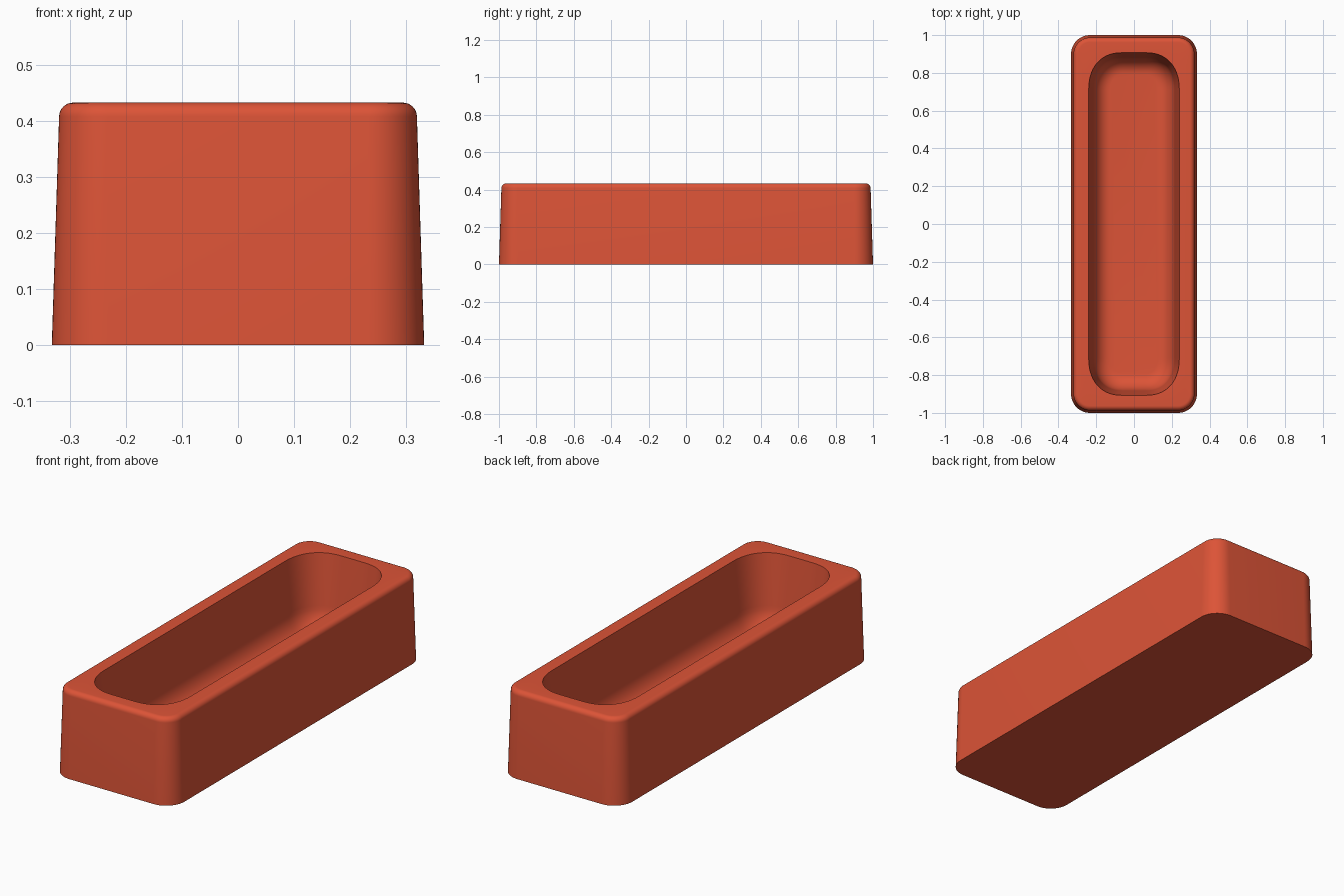
import bpy
import bmesh
from math import sin, cos, pi, radians

CORNER_STEPS = 14
FILLET_STEPS = 8

if "Cube" in bpy.data.objects:
    bpy.data.objects.remove(bpy.data.objects["Cube"])


def make_material(name, colour):
    mat = bpy.data.materials.new(name)
    mat.use_nodes = True
    mat.diffuse_color = colour
    mat.node_tree.nodes["Principled BSDF"].inputs["Base Color"].default_value = colour
    return mat


def add_ring(bm, half_x, half_y, z, rx, ry, power=2.0):
    """Rounded rectangle of vertices, with the same count for every ring."""
    verts = []
    for quadrant in range(4):
        sx = (1, -1, -1, 1)[quadrant]
        sy = (1, 1, -1, -1)[quadrant]
        for i in range(CORNER_STEPS + 1):
            t = i / CORNER_STEPS * pi / 2
            if quadrant % 2:
                t = pi / 2 - t
            cx = max(cos(t), 0) ** (2 / power)
            cy = max(sin(t), 0) ** (2 / power)
            verts.append(bm.verts.new((sx * (half_x - rx + rx * cx),
                                       sy * (half_y - ry + ry * cy), z)))
    return verts


def bridge(bm, lower, upper):
    n = len(lower)
    for i in range(n):
        j = (i + 1) % n
        bm.faces.new((lower[i], lower[j], upper[j], upper[i]))


LENGTH, WIDTH, HEIGHT = 1.0, 0.333, 0.433
bm = bmesh.new()
rings = []

# Tapered outer wall and rounded top edge
rings.append(add_ring(bm, WIDTH, LENGTH, 0, 0.1, 0.1))
edge = 0.025
for i in range(FILLET_STEPS + 1):
    a = i / FILLET_STEPS * pi / 2
    inset = 0.013 + edge * (1 - cos(a))
    rings.append(add_ring(bm, WIDTH - inset, LENGTH - inset,
                          HEIGHT - edge + edge * sin(a), 0.1 - inset, 0.1 - inset))

# Cavity: steep drafted wall, then a broad fillet down to the floor
floor_z, fillet_z, draft, fillet_in = 0.07, 0.18, 0.025, 0.09


def cavity_ring(inset, z):
    return add_ring(bm, 0.24 - inset, 0.907 - inset, z,
                    0.18 - inset, 0.2 - inset, 2.3)


rings.append(cavity_ring(0, HEIGHT))
for i in range(FILLET_STEPS + 1):
    a = i / FILLET_STEPS * pi / 2
    rings.append(cavity_ring(draft + fillet_in * (1 - cos(a)),
                             fillet_z - (fillet_z - floor_z) * sin(a)))

for lower, upper in zip(rings, rings[1:]):
    bridge(bm, lower, upper)

# Underside and cavity floor
bm.faces.new(list(reversed(rings[0])))
bm.faces.new(rings[-1])
bmesh.ops.recalc_face_normals(bm, faces=bm.faces)

mesh = bpy.data.meshes.new("planter_trough")
bm.to_mesh(mesh)
bm.free()
mesh.materials.append(make_material("terracotta red", (0.72, 0.088, 0.038, 1)))

trough = bpy.data.objects.new("planter_trough", mesh)
bpy.context.collection.objects.link(trough)
bpy.ops.object.select_all(action="DESELECT")
trough.select_set(True)
bpy.context.view_layer.objects.active = trough
bpy.ops.object.shade_smooth_by_angle(angle=radians(30))
